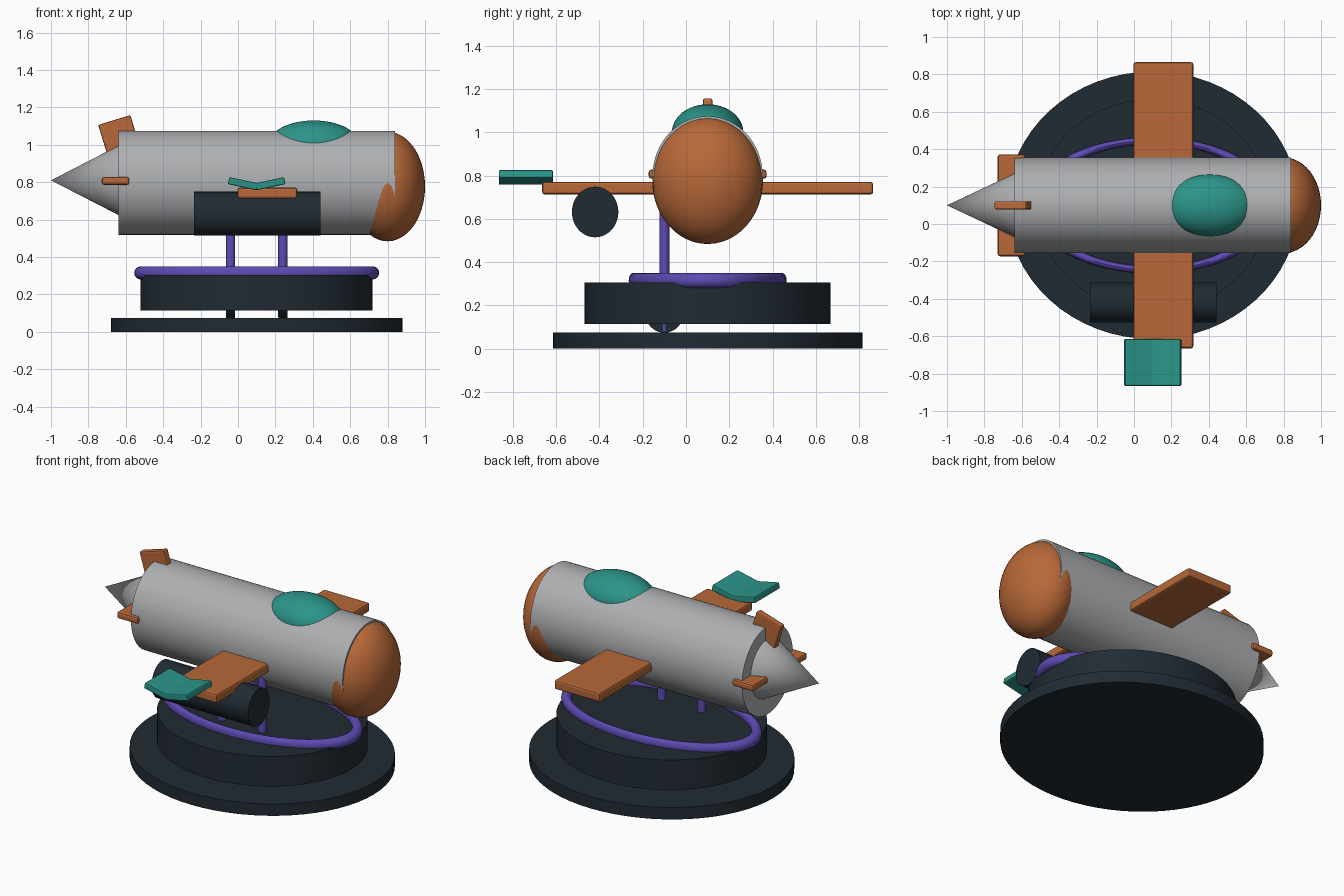
import bpy, math
from math import radians, pi

old = bpy.data.objects.get("Cube")
if old:
    bpy.data.objects.remove(old, do_unlink=True)

YS = 0.917   # the whole model is slightly squeezed in depth
CY = 0.1     # depth of the centre line


def material(name, rgb):
    m = bpy.data.materials.new(name)
    m.use_nodes = True
    m.diffuse_color = (*rgb, 1)
    bsdf = next(n for n in m.node_tree.nodes if n.type == 'BSDF_PRINCIPLED')
    bsdf.inputs["Base Color"].default_value = (*rgb, 1)
    return m


GREY = material("steel grey", (0.42, 0.43, 0.44))
ORANGE = material("burnt orange", (0.48, 0.14, 0.04))
TEAL = material("teal", (0.024, 0.30, 0.25))
PURPLE = material("violet", (0.11, 0.07, 0.45))
DARK = material("dark slate", (0.015, 0.024, 0.033))


def finish(name, mat, smooth=True):
    ob = bpy.context.object
    ob.name = name
    ob.data.materials.append(mat)
    bpy.ops.object.transform_apply(location=False, rotation=True, scale=True)
    if smooth:
        bpy.ops.object.shade_smooth_by_angle(angle=radians(35))
    return ob


def rod(name, mat, r, length, loc, along_x=False, tip=None):
    """Cylinder, or cone when a tip radius is given, along z or x."""
    bpy.ops.mesh.primitive_cone_add(
        vertices=64, radius1=r, radius2=r if tip is None else tip, depth=length)
    if along_x:
        bpy.context.object.rotation_euler.y = -pi / 2
        bpy.ops.object.transform_apply(rotation=True)
    ob = bpy.context.object
    ob.location = loc
    ob.scale = (1, YS, 1)
    return finish(name, mat)


def ball(name, mat, radii, loc):
    bpy.ops.mesh.primitive_uv_sphere_add(segments=48, ring_count=24, radius=1, location=loc)
    bpy.context.object.scale = radii
    return finish(name, mat)


def plate(name, mat, size, loc, tilt=0, bevel=0.012):
    """Box with softened edges, tilted about the depth axis."""
    bpy.ops.mesh.primitive_cube_add(size=1, location=loc, rotation=(0, radians(tilt), 0))
    bpy.context.object.scale = size
    ob = finish(name, mat, False)
    mod = ob.modifiers.new("soft edges", 'BEVEL')
    mod.width, mod.segments = bevel, 2
    return ob


# Stand: base, floating platform and the oval ring on it
rod("base_disc", DARK, 0.78, 0.075, (0.1, CY, 0.0375))
rod("platform", DARK, 0.62, 0.19, (0.1, CY, 0.21))
bpy.ops.mesh.primitive_torus_add(location=(0.1, CY, 0.315), major_radius=0.62, minor_radius=0.035,
                                 major_segments=64, minor_segments=16)
bpy.context.object.scale.y = 0.557
finish("ring", PURPLE)

# Struts and wheels
for label, x in (("rear", -0.04), ("front", 0.24)):
    rod(label + "_strut", PURPLE, 0.025, 0.6, (x, -0.1, 0.38))
    rod(label + "_wheel", DARK, 0.1, 0.048, (x, -0.1, 0.174), along_x=True)

# Body, nose, canopy and tail cone
rod("fuselage", GREY, 0.278, 1.48, (0.1, CY, 0.797), along_x=True)
ball("nose", ORANGE, (0.2, 0.256, 0.293), (0.8, CY, 0.777))
ball("canopy", TEAL, (0.245, 0.165, 0.13), (0.405, CY, 1.0))
rod("tail_cone", GREY, 0.185, 0.36, (-0.82, CY, 0.81), along_x=True, tip=0)

# Wings, tail plane and fin
plate("wings", ORANGE, (0.32, 1.53, 0.058), (0.157, CY, 0.742))
plate("tail_plane", ORANGE, (0.147, 0.545, 0.042), (-0.655, CY, 0.807))
plate("tail_fin", ORANGE, (0.18, 0.043, 0.25), (-0.625, CY, 1.013), tilt=-17, bevel=0.008)

# Shallow V-shaped plate at the right wing tip
for label, side in (("rear", -1), ("front", 1)):
    plate(label + "_tip_plate", TEAL, (0.158, 0.25, 0.038),
          (0.1 + side * 0.073, -0.74, 0.792), tilt=-side * 12, bevel=0.006)

# Engine pod under the right wing
rod("engine_pod", DARK, 0.117, 0.675, (0.1025, -0.42, 0.632), along_x=True)
